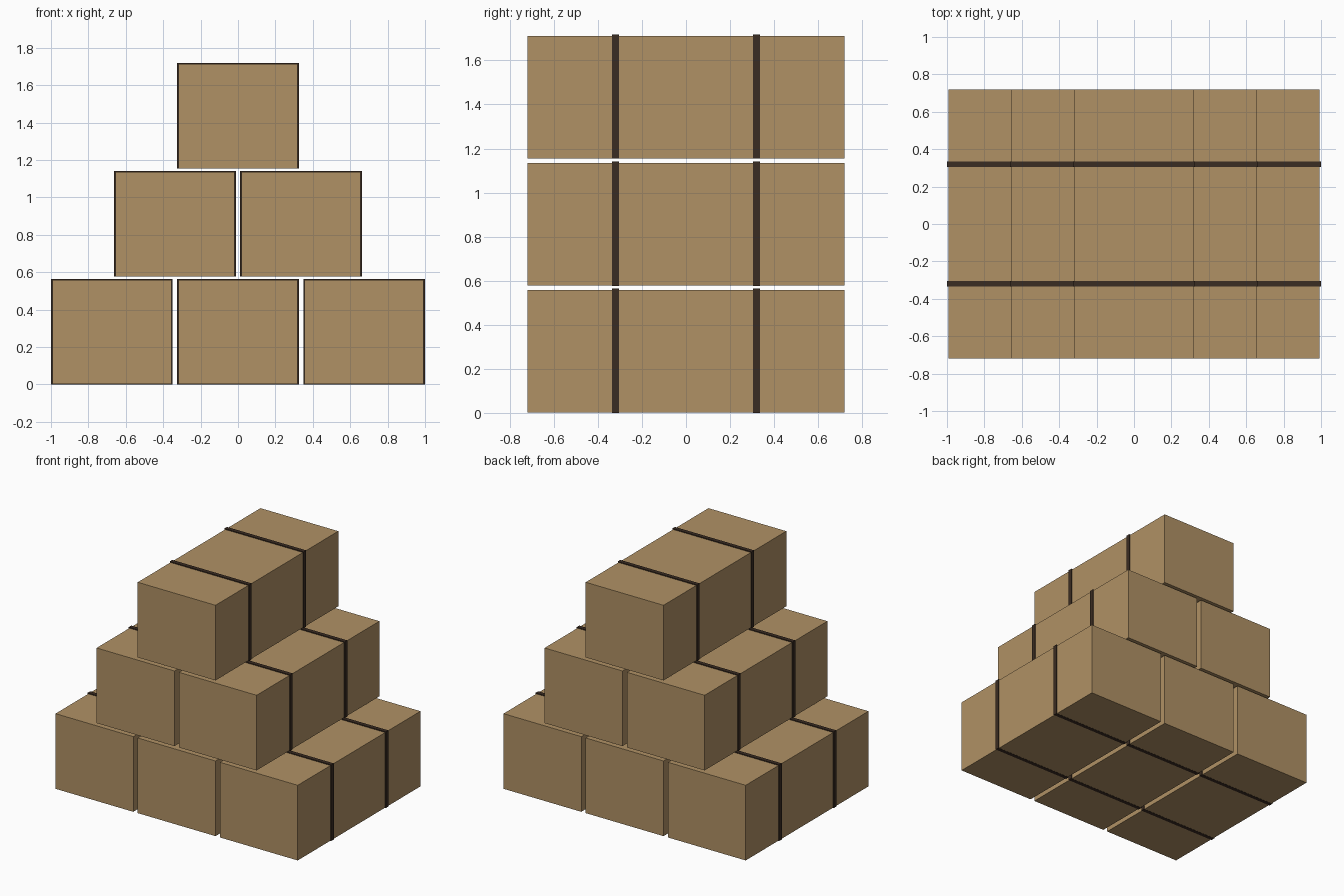
import bpy

default = bpy.data.objects.get("Cube")
if default:
    bpy.data.objects.remove(default, do_unlink=True)

BOX_W, BOX_D, BOX_H = 0.638, 1.438, 0.558
STRAP_W, STRAP_T = 0.03, 0.006
PITCH_X, PITCH_Z = 0.674, 0.577
STRAP_Y = 0.32


def material(name, color):
    mat = bpy.data.materials.new(name)
    mat.use_nodes = True
    mat.diffuse_color = color
    mat.node_tree.nodes["Principled BSDF"].inputs["Base Color"].default_value = color
    return mat


cardboard = material("cardboard brown", (0.434, 0.283, 0.13, 1))
strap_brown = material("dark strap brown", (0.042, 0.025, 0.016, 1))


def block(name, x, y, bottom, top, width, depth, mat):
    bpy.ops.mesh.primitive_cube_add(size=1, location=(x, y, (bottom + top) / 2))
    obj = bpy.context.object
    obj.name = name
    obj.scale = (width, depth, top - bottom)
    bpy.ops.object.transform_apply(location=False, rotation=False, scale=True)
    obj.data.materials.append(mat)
    return obj


# Pyramid of strapped boxes: three, two, then one
for row in range(3):
    count = 3 - row
    base = row * PITCH_Z
    for i in range(count):
        x = (i - (count - 1) / 2) * PITCH_X
        # Box body, raised a hair so the straps wrap beneath it
        block(f"box_{row}_{i}", x, 0, base + 0.001, base + BOX_H,
              BOX_W, BOX_D, cardboard)
        # Front and back straps standing slightly proud of the box
        for side, label in ((-1, "front"), (1, "back")):
            block(f"{label}_strap_{row}_{i}", x, side * STRAP_Y,
                  base, base + BOX_H + STRAP_T,
                  BOX_W + 2 * STRAP_T, STRAP_W, strap_brown)
